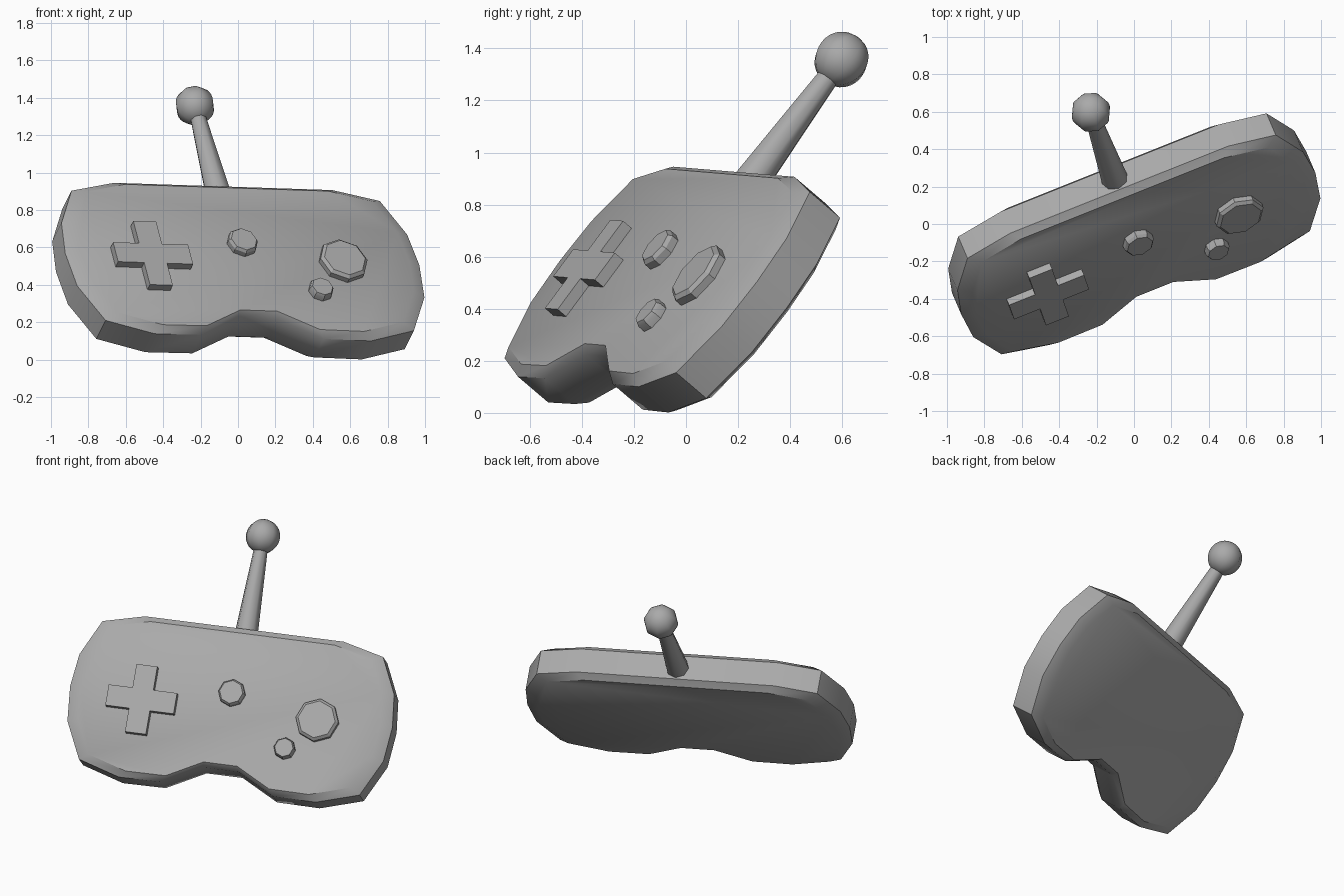
import bpy
import bmesh
import math
from mathutils import Matrix, Vector

cube = bpy.data.objects.get("Cube")
if cube:
    bpy.data.objects.remove(cube, do_unlink=True)

# One plain grey for everything
grey = bpy.data.materials.new("plain grey")
grey.use_nodes = True
grey.diffuse_color = (0.4, 0.4, 0.4, 1)
grey.node_tree.nodes["Principled BSDF"].inputs["Base Color"].default_value = (0.4, 0.4, 0.4, 1)

# Tilted frame of the controller: x = width, y = height, z = out of the button face
u = Vector((0.928, 0.371, -0.031)).normalized()
n = u.cross(Vector((-0.20, 0.585, 0.786))).normalized()
v = n.cross(u)
FRAME = Matrix.Translation((0, 0, 0.007)) @ Matrix((u, v, n)).transposed().to_4x4() \
    @ Matrix.Translation((-0.034, 0, 0))

FACE = 0.445   # height of the button face
MID = 0.33     # middle of the body thickness


def add_part(name, rings, local, smooth_angle):
    """Skin a stack of equal-length point rings and cap both ends."""
    bm = bmesh.new()
    loops = [[bm.verts.new(p) for p in ring] for ring in rings]
    count = len(loops[0])
    for low, high in zip(loops, loops[1:]):
        for i in range(count):
            j = (i + 1) % count
            bm.faces.new((low[i], low[j], high[j], high[i]))
    bm.faces.new(loops[0][::-1])
    bm.faces.new(loops[-1])
    bmesh.ops.recalc_face_normals(bm, faces=bm.faces)
    mesh = bpy.data.meshes.new(name)
    bm.to_mesh(mesh)
    bm.free()
    mesh.materials.append(grey)
    obj = bpy.data.objects.new(name, mesh)
    bpy.context.collection.objects.link(obj)
    obj.matrix_world = FRAME @ local
    bpy.ops.object.select_all(action='DESELECT')
    obj.select_set(True)
    bpy.context.view_layer.objects.active = obj
    bpy.ops.object.shade_smooth_by_angle(angle=math.radians(smooth_angle))
    return obj


def lathe(profile, sides=8):
    """Rings of a turned shape from (radius, height) pairs."""
    return [[(r * math.cos(math.tau * i / sides), r * math.sin(math.tau * i / sides), h)
             for i in range(sides)] for r, h in profile]


# Body: mirrored outline, with both caps scaled in for the chamfers
half = [(0.114, -0.052), (0.352, -0.177), (0.623, -0.18), (0.888, -0.10), (1.0, 0.13),
        (1.02, 0.35), (0.996, 0.557), (0.888, 0.782), (0.628, 0.846)]
outline = half + [(-x, y) for x, y in reversed(half)]


def body_ring(scale, z):
    return [(x * scale, 0.33 + (y - 0.33) * scale, z) for x, y in outline]


add_part("body", [body_ring(0.93, 0.215), body_ring(1, 0.25),
                  body_ring(1, 0.41), body_ring(0.93, FACE)], Matrix(), 30)

# Direction pad: plus-shaped extrusion
w, l = 0.066, 0.216
plus = [(w, w), (w, l), (-w, l), (-w, w), (-l, w), (-l, -w),
        (-w, -w), (-w, -l), (w, -l), (w, -w), (l, -w), (l, w)]
add_part("direction_pad", [[(x, y, z) for x, y in plus] for z in (-0.015, 0.045)],
         Matrix.Translation((-0.55, 0.308, FACE)), 30)

# Round buttons with a chamfered top edge
for name, x, y, r in (("centre_button", 0, 0.425, 0.084),
                      ("large_button", 0.558, 0.322, 0.135),
                      ("small_button", 0.385, 0.12, 0.067)):
    add_part(name, lathe([(r, -0.015), (r, 0.03), (r * 0.87, 0.045)]),
             Matrix.Translation((x, y, FACE)), 30)

# Stick and ball standing on the top edge
up = Matrix.Rotation(-math.pi / 2, 4, 'X')
add_part("stick", lathe([(0.072, 0), (0.043, 0.55)]),
         Matrix.Translation((0, 0.835, MID)) @ up, 50)
ball = [(0.107 * math.sin(math.pi * k / 16), -0.107 * math.cos(math.pi * k / 16))
        for k in range(1, 16)]
add_part("ball", lathe(ball), Matrix.Translation((0, 1.457, MID)) @ up, 60)
